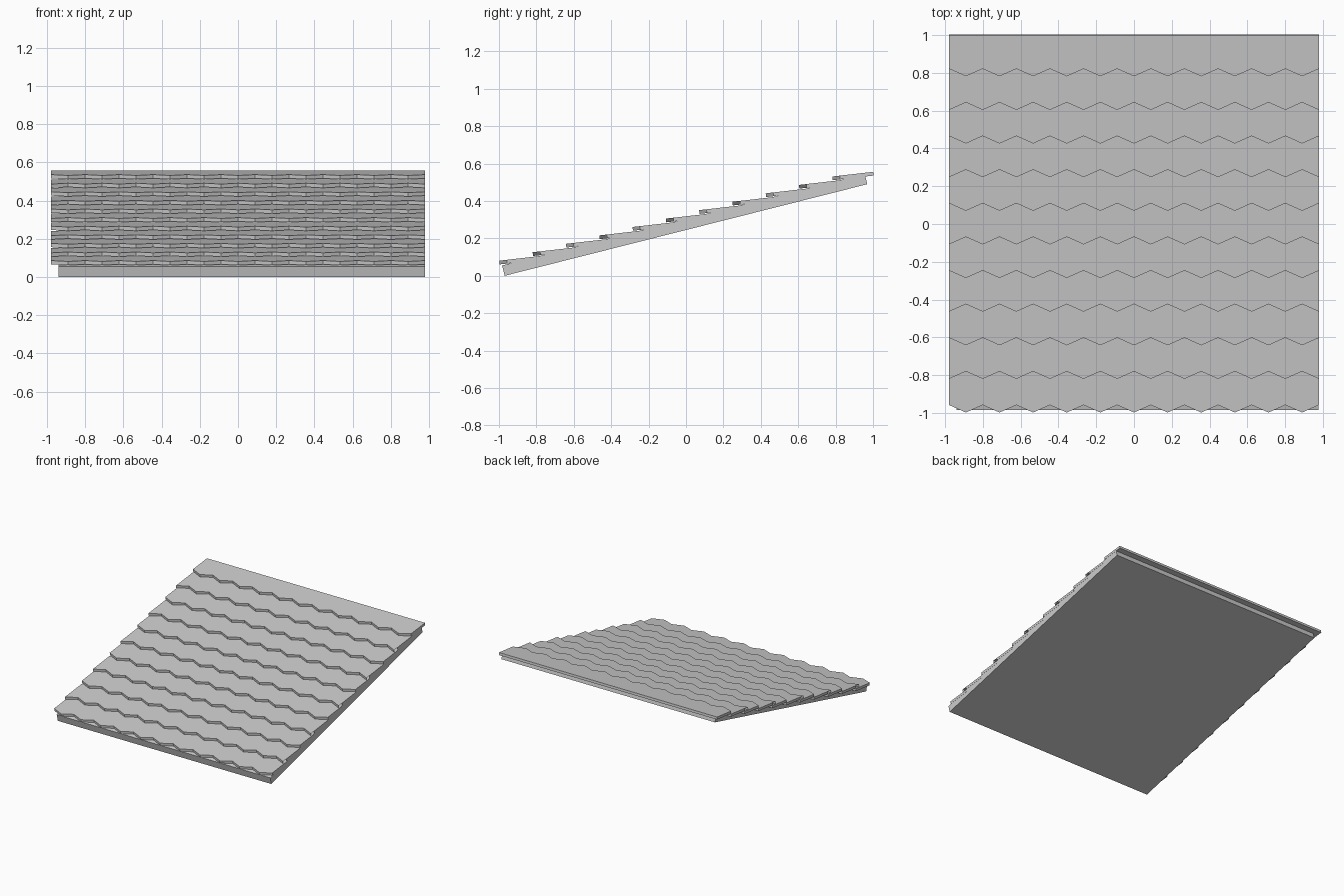
import bpy, bmesh, math
from mathutils import Matrix

cube = bpy.data.objects.get("Cube")
if cube:
    bpy.data.objects.remove(cube)

GREY = (0.6, 0.6, 0.6, 1)
grey = bpy.data.materials.new("roof_grey")
grey.use_nodes = True
grey.diffuse_color = GREY
grey.node_tree.nodes["Principled BSDF"].inputs["Base Color"].default_value = GREY

HALF_WIDTH, TEETH, ROWS = 0.979, 11, 11
TOOTH, LENGTH, THICK = 0.04, 0.22, 0.02
PITCH, TILE_PITCH = math.atan(0.2526), math.atan(0.114)


def add_object(name, bm):
    bmesh.ops.recalc_face_normals(bm, faces=bm.faces)
    mesh = bpy.data.meshes.new(name)
    bm.to_mesh(mesh)
    bm.free()
    mesh.materials.append(grey)
    obj = bpy.data.objects.new(name, mesh)
    bpy.context.collection.objects.link(obj)
    return obj


def shingle_row(name, staggered):
    """A thin sheet with a zigzag lower edge; staggered rows end in open half teeth."""
    bm = bmesh.new()
    steps = 2 * TEETH
    outline = []
    for k in range(steps + 1):
        is_tip = (k % 2 == 1) != staggered
        x = -HALF_WIDTH + 2 * HALF_WIDTH * k / steps
        outline.append((x, 0 if is_tip else TOOTH))
    if staggered:
        outline.append((HALF_WIDTH, TOOTH))
    outline += [(HALF_WIDTH, LENGTH), (-HALF_WIDTH, LENGTH)]
    if staggered:
        outline.append((-HALF_WIDTH, TOOTH))
    top = [bm.verts.new((x, y, 0)) for x, y in outline]
    low = [bm.verts.new((x, y, -THICK)) for x, y in outline]
    bm.faces.new(top)
    bm.faces.new(low[::-1])
    n = len(outline)
    for i in range(n):
        j = (i + 1) % n
        half_tooth_end = staggered and i in (steps, n - 1)
        if not half_tooth_end:
            bm.faces.new((top[i], low[i], low[j], top[j]))
    return add_object(name, bm)


# Sloping base board, flush with the shingles on one side
BOARD_THICK, LEFT_EDGE = 0.057, -0.94
bm = bmesh.new()
bmesh.ops.create_cube(bm, size=1, matrix=Matrix.Diagonal(
    (HALF_WIDTH - LEFT_EDGE - 0.002, 2.0, BOARD_THICK, 1)))
board = add_object("base_board", bm)
board.rotation_euler.x = PITCH
board.location = ((HALF_WIDTH + LEFT_EDGE) / 2,
                  -math.sin(PITCH) * BOARD_THICK / 2,
                  0.245 + math.cos(PITCH) * BOARD_THICK / 2)

# Overlapping shingle courses climbing the slope
for i in range(ROWS):
    row = shingle_row(f"shingle_row_{i + 1}", i % 2 == 1)
    row.rotation_euler.x = TILE_PITCH
    row.location = (0, -0.998 + 0.178 * i, 0.081 + 0.045 * i)
